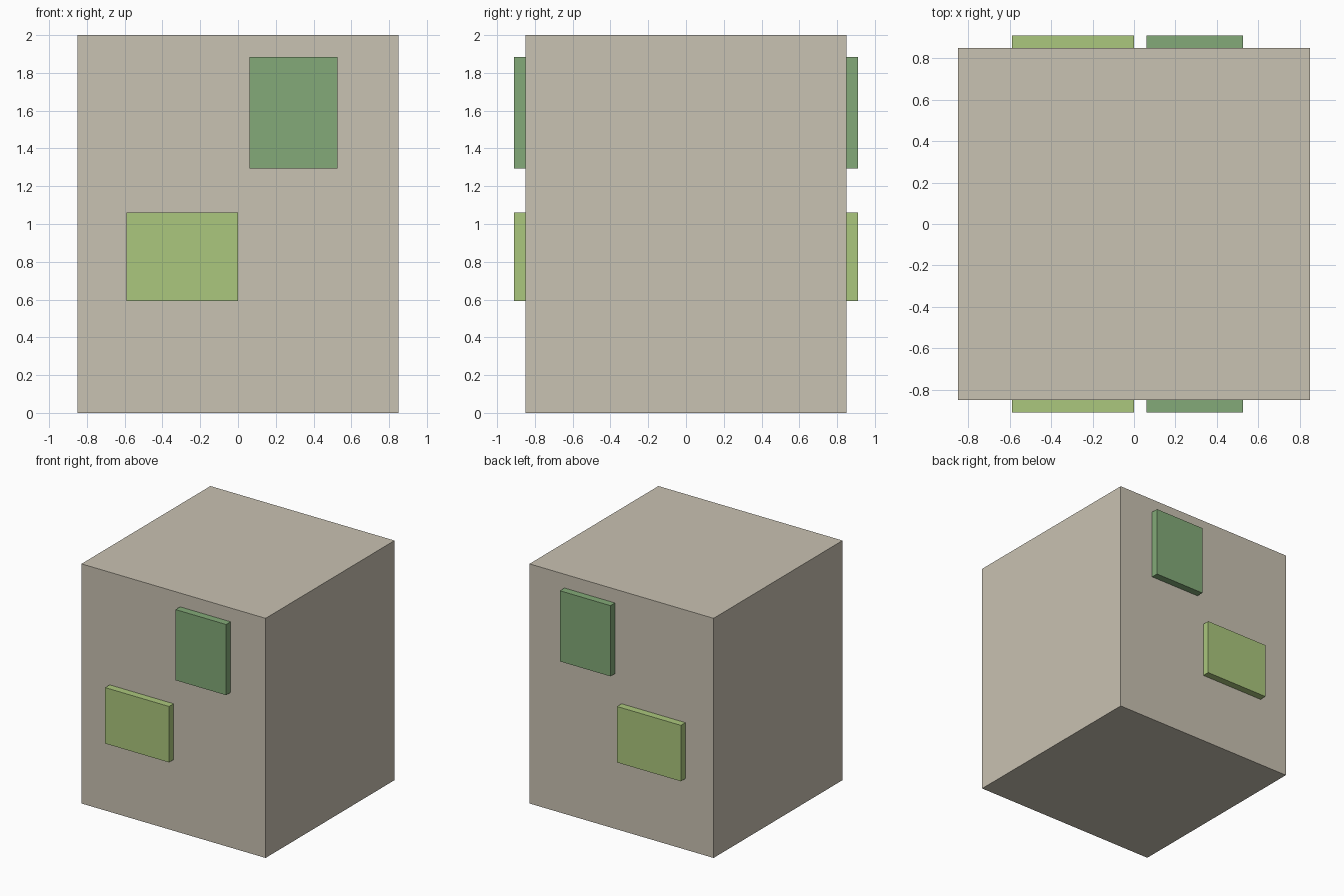
import bpy

cube = bpy.data.objects.get("Cube")
if cube:
    bpy.data.objects.remove(cube, do_unlink=True)


def material(name, color):
    mat = bpy.data.materials.new(name)
    mat.use_nodes = True
    mat.diffuse_color = (*color, 1)
    bsdf = next(n for n in mat.node_tree.nodes if n.type == 'BSDF_PRINCIPLED')
    bsdf.inputs["Base Color"].default_value = (*color, 1)
    return mat


def box(name, low, high, mat):
    """Axis-aligned box between two opposite corners."""
    bpy.ops.mesh.primitive_cube_add(
        size=1, location=[(a + b) / 2 for a, b in zip(low, high)])
    obj = bpy.context.object
    obj.name = name
    obj.scale = [b - a for a, b in zip(low, high)]
    bpy.ops.object.transform_apply(location=False, rotation=False, scale=True)
    obj.data.materials.append(mat)
    return obj


stone = material("warm grey", (0.584, 0.539, 0.445))
light_green = material("light green", (0.407, 0.571, 0.205))
dark_green = material("dark green", (0.227, 0.402, 0.188))

HALF = 0.85    # half width of the block
OUTER = 0.91   # outer face of the raised panels

# Main block
box("block", (-HALF, -HALF, 0), (HALF, HALF, 2), stone)

# Raised panels, repeated on the front and back walls
panels = [
    ("upper_panel", 0.06, 0.527, 1.295, 1.885, dark_green),
    ("lower_panel", -0.59, 0.0, 0.593, 1.06, light_green),
]
for name, x0, x1, z0, z1, mat in panels:
    box("front_" + name, (x0, -OUTER, z0), (x1, -HALF, z1), mat)
    box("back_" + name, (x0, HALF, z0), (x1, OUTER, z1), mat)
